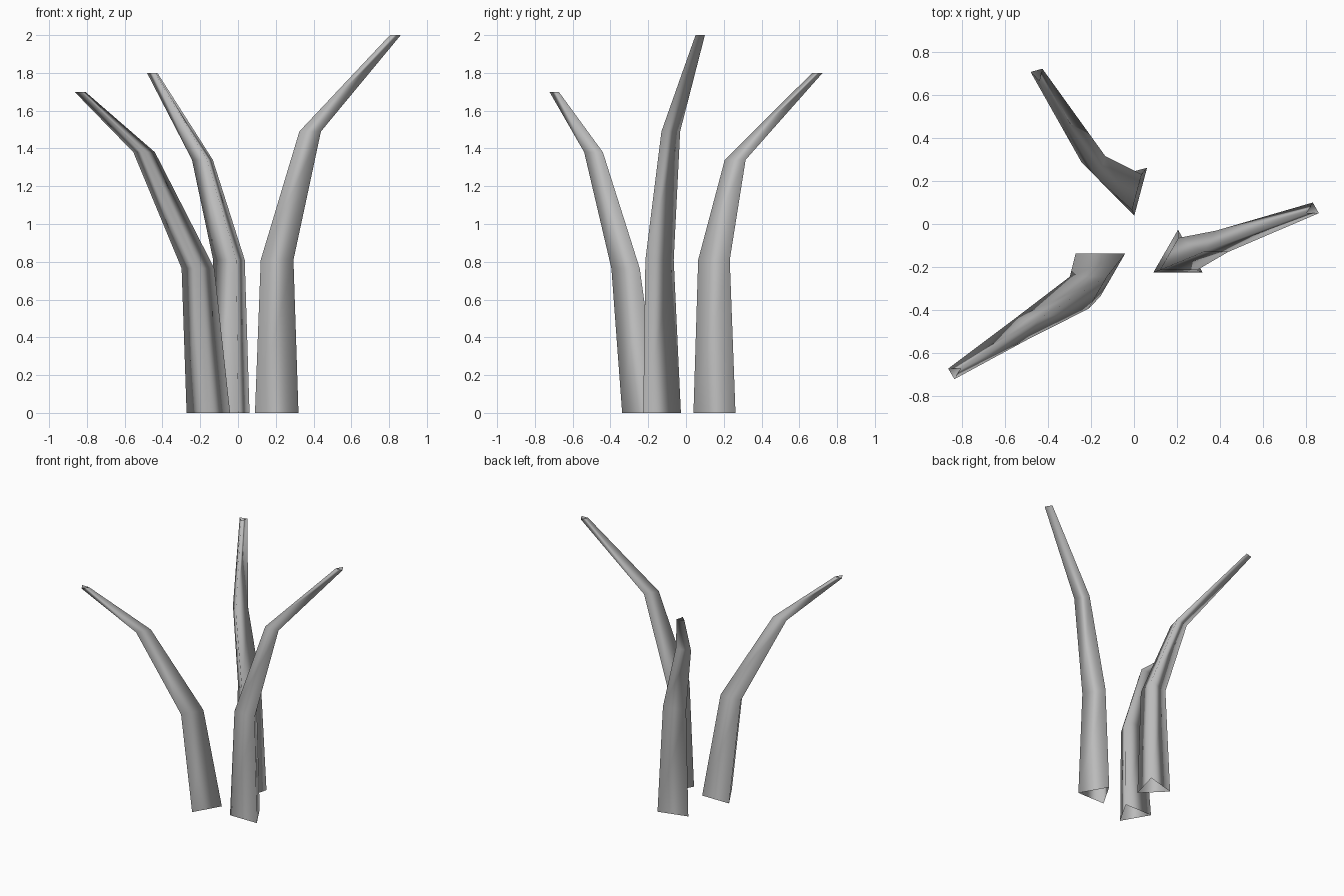
import bpy
import bmesh
import math

cube = bpy.data.objects.get("Cube")
if cube:
    bpy.data.objects.remove(cube, do_unlink=True)

grey = bpy.data.materials.new("stalk_grey")
grey.use_nodes = True
colour = (0.5, 0.5, 0.5, 1)
grey.diffuse_color = colour
grey.node_tree.nodes["Principled BSDF"].inputs["Base Color"].default_value = colour

# Every stalk tapers through the same four triangular sections
RADII = (0.133, 0.1, 0.066, 0.033)


def build_stalk(name, turn, centres):
    """Open three-sided tube through level triangular sections."""
    bm = bmesh.new()
    rings = []
    for radius, (x, y, z) in zip(RADII, centres):
        ring = []
        for side in range(3):
            a = math.radians(turn) + side * math.tau / 3
            ring.append(bm.verts.new((x + radius * math.cos(a), y + radius * math.sin(a), z)))
        rings.append(ring)
    for low, high in zip(rings, rings[1:]):
        for i in range(3):
            j = (i + 1) % 3
            bm.faces.new((low[i], low[j], high[j], high[i])).smooth = True
    mesh = bpy.data.meshes.new(name)
    bm.to_mesh(mesh)
    bm.free()
    mesh.materials.append(grey)
    bpy.context.collection.objects.link(bpy.data.objects.new(name, mesh))


# Three stalks leaning outwards
build_stalk("left_stalk", 90, [
    (0.205, -0.16, 0), (0.207, -0.165, 0.81), (0.382, -0.097, 1.49), (0.833, 0.067, 2)])
build_stalk("right_stalk", 270, [
    (-0.157, -0.205, 0), (-0.212, -0.295, 0.765), (-0.497, -0.473, 1.38), (-0.837, -0.69, 1.7)])
build_stalk("back_stalk", 45, [
    (-0.033, 0.168, 0), (-0.035, 0.161, 0.81), (-0.18, 0.269, 1.34), (-0.45, 0.7, 1.8)])
